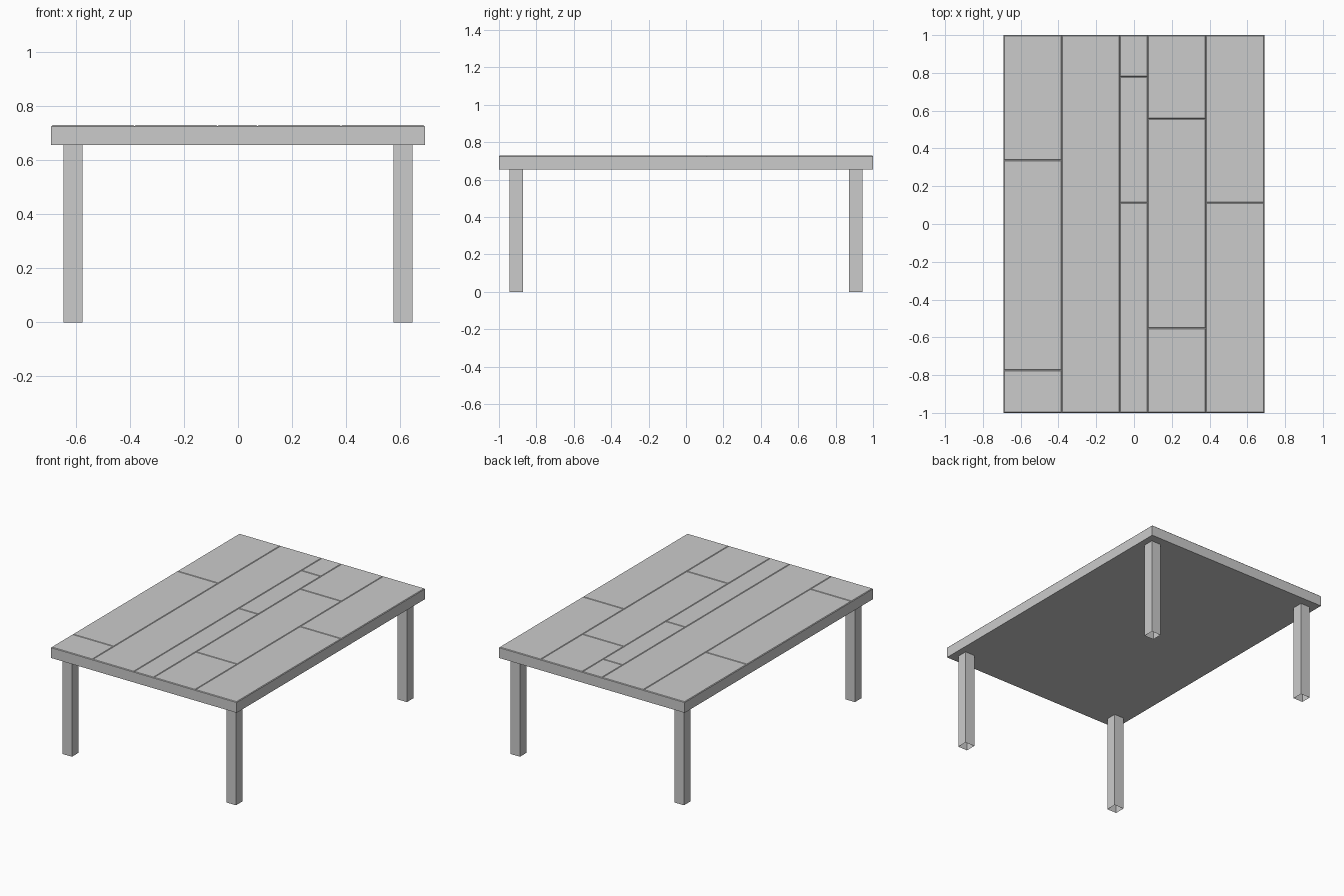
import bpy
import bmesh

if "Cube" in bpy.data.objects:
    bpy.data.objects.remove(bpy.data.objects["Cube"])

HALF_X, HALF_Y = 0.69, 1.0
Z_UNDER, Z_SEAM, Z_TOP = 0.655, 0.724, 0.728
CHAMFER = 0.004


def block(name, x0, x1, y0, y1, z0, z1, inset=0.0, bottom=True, top=True):
    """Box whose upper face may be inset; either end can be left open."""
    bm = bmesh.new()
    lo = [bm.verts.new((x, y, z0)) for x, y in
          ((x0, y0), (x1, y0), (x1, y1), (x0, y1))]
    a, b, c, d = x0 + inset, x1 - inset, y0 + inset, y1 - inset
    hi = [bm.verts.new((x, y, z1)) for x, y in ((a, c), (b, c), (b, d), (a, d))]
    for i in range(4):
        j = (i + 1) % 4
        bm.faces.new((lo[i], lo[j], hi[j], hi[i]))
    if bottom:
        bm.faces.new(lo[::-1])
    if top:
        bm.faces.new(hi)
    mesh = bpy.data.meshes.new(name)
    bm.to_mesh(mesh)
    bm.free()
    obj = bpy.data.objects.new(name, mesh)
    bpy.context.collection.objects.link(obj)
    return obj


# Slab under the planks
block("tabletop_slab", -HALF_X, HALF_X, -HALF_Y, HALF_Y, Z_UNDER, Z_SEAM, top=False)

# Planks: long seams in x, and the butt joints within each row
row_edges = [-HALF_X, -0.383, -0.075, 0.072, 0.381, HALF_X]
joints = [[-0.773, 0.338], [], [0.113, 0.779], [-0.551, 0.556], [0.113]]
for row, cuts in enumerate(joints):
    ends = [-HALF_Y] + cuts + [HALF_Y]
    for n in range(len(ends) - 1):
        block(f"plank_{row + 1}_{n + 1}", row_edges[row], row_edges[row + 1],
              ends[n], ends[n + 1], Z_SEAM, Z_TOP, CHAMFER, bottom=False)

# Four hollow-ended legs
for sx, side in ((-1, "left"), (1, "right")):
    for sy, end in ((-1, "front"), (1, "back")):
        cx, cy, h = sx * 0.61, sy * 0.908, 0.0355
        block(f"{end}_{side}_leg", cx - h, cx + h, cy - h, cy + h,
              0.0, Z_UNDER, bottom=False, top=False)
